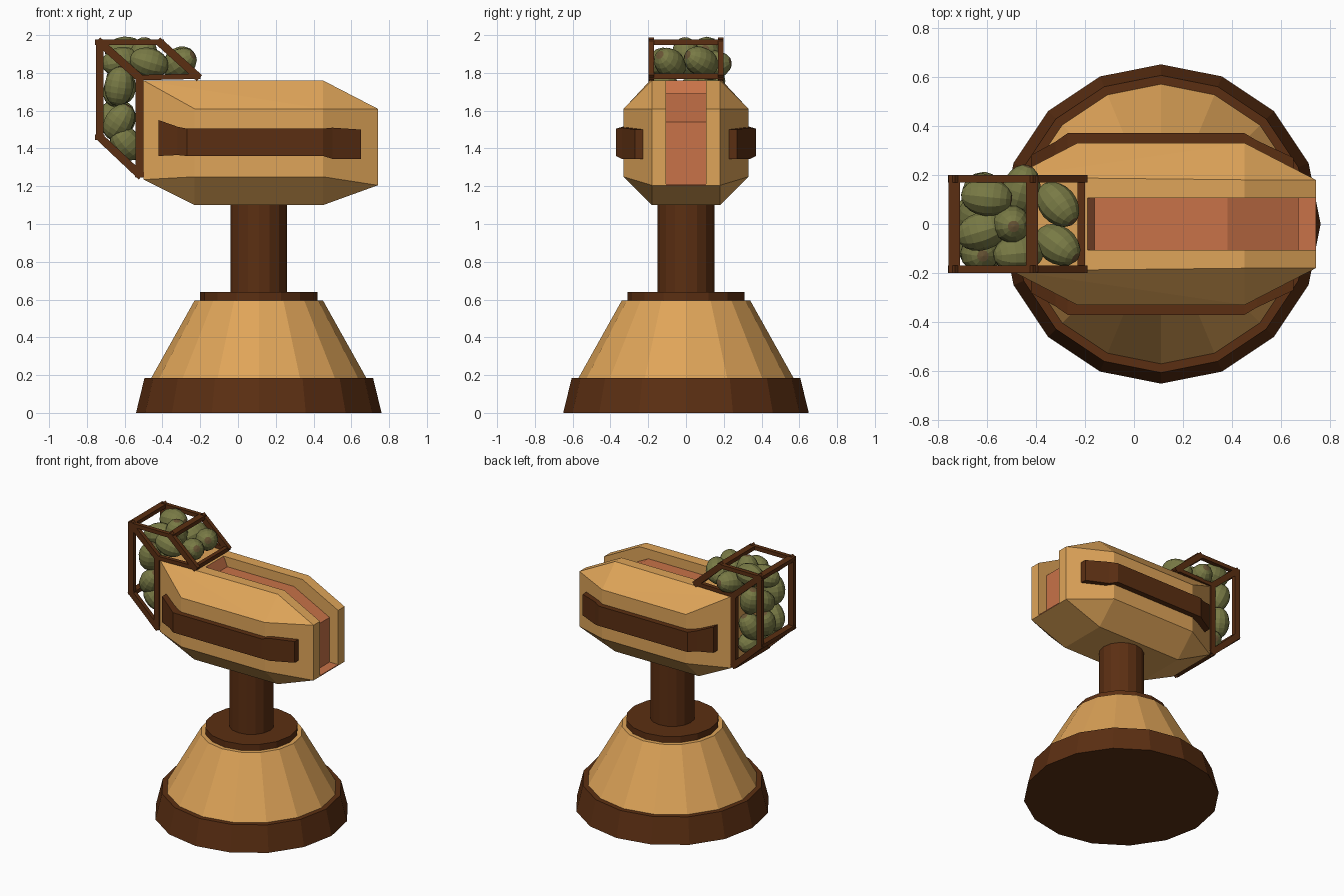
import bpy, bmesh, math
from mathutils import Vector, Matrix

if "Cube" in bpy.data.objects:
    bpy.data.objects.remove(bpy.data.objects["Cube"])


def mat(name, r, g, b):
    m = bpy.data.materials.new(name)
    m.diffuse_color = (r, g, b, 1)
    m.use_nodes = True
    m.node_tree.nodes["Principled BSDF"].inputs["Base Color"].default_value = m.diffuse_color
    return m


TAN = mat("tan wood", 0.74, 0.375, 0.10)
BROWN = mat("dark brown wood", 0.105, 0.028, 0.006)
RED = mat("terracotta", 0.58, 0.17, 0.065)
GREEN = mat("olive green", 0.19, 0.195, 0.06)
STEM = mat("stem brown", 0.14, 0.09, 0.035)


def finish(name, bm, *mats):
    bmesh.ops.recalc_face_normals(bm, faces=bm.faces[:])
    me = bpy.data.meshes.new(name)
    bm.to_mesh(me)
    bm.free()
    for m in mats:
        me.materials.append(m)
    ob = bpy.data.objects.new(name, me)
    bpy.context.collection.objects.link(ob)
    return ob


CX = 0.11  # the stand sits off centre under the head


def frustum(name, r1, r2, z1, z2, m):
    bm = bmesh.new()
    bmesh.ops.create_cone(bm, cap_ends=True, segments=16, radius1=r1, radius2=r2,
                          depth=z2 - z1, matrix=Matrix.Translation((CX, 0, (z1 + z2) / 2)))
    finish(name, bm, m)


# stand
frustum("base_skirt", 0.65, 0.605, 0, 0.185, BROWN)
frustum("base_cone", 0.572, 0.34, 0.18, 0.595, TAN)
frustum("collar", 0.31, 0.31, 0.58, 0.64, BROWN)
frustum("post", 0.15, 0.15, 0.62, 1.14, BROWN)

# two faceted head halves, either side of the channel
W = 0.105
outline = [(-0.5, 1.235), (-0.5, 1.76), (0.45, 1.76), (0.74, 1.61), (0.74, 1.205),
           (0.45, 1.10), (-0.23, 1.10)]
shell = [(x, 0.19 if x == -0.5 else 0.18, z) for x, z in outline]
shell += [(x, 0.33, z) for x in (-0.23, 0.45) for z in (1.25, 1.61)]
for side, label in ((-1, "front"), (1, "back")):
    bm = bmesh.new()
    for x, y, z in shell + [(x, W, z) for x, z in outline]:
        bm.verts.new((x, y * side, z))
    bmesh.ops.convex_hull(bm, input=bm.verts[:])
    bmesh.ops.dissolve_limit(bm, angle_limit=0.01, verts=bm.verts[:], edges=bm.edges[:])
    finish("head_half_" + label, bm, TAN)

# head core: its recessed upper side is the coloured channel floor
core = [(-0.5, 1.235), (-0.5, 1.76), (-0.19, 1.76), (-0.16, 1.69), (0.38, 1.69),
        (0.67, 1.54), (0.67, 1.212), (0.74, 1.212), (0.74, 1.205), (0.45, 1.10), (-0.23, 1.10)]
bm = bmesh.new()
rows = [[bm.verts.new((x, y, z)) for x, z in core] for y in (-W, W)]
for i in range(len(core)):
    j = (i + 1) % len(core)
    f = bm.faces.new((rows[0][i], rows[0][j], rows[1][j], rows[1][i]))
    f.material_index = 1 if 2 <= i <= 7 else 0
for r in rows:
    bm.faces.new(r)
finish("head_channel_core", bm, TAN, RED)

# side rails wrapping the flanks: x, outer y, low z, high z
rail = [(-0.42, 0.28, 1.36, 1.55), (-0.32, 0.335, 1.365, 1.515), (-0.27, 0.37, 1.36, 1.505),
        (0.45, 0.37, 1.36, 1.505), (0.50, 0.34, 1.345, 1.51), (0.65, 0.27, 1.345, 1.50)]
for side, label in ((-1, "front"), (1, "back")):
    bm = bmesh.new()
    rings = [[bm.verts.new((x, side * yy, zz)) for yy, zz in
              ((y, lo), (y, hi), (y - 0.06, hi), (y - 0.06, lo))] for x, y, lo, hi in rail]
    for a, b in zip(rings, rings[1:]):
        for k in range(4):
            bm.faces.new((a[k], a[(k + 1) % 4], b[(k + 1) % 4], b[k]))
    bm.faces.new(rings[0])
    bm.faces.new(rings[-1])
    finish("side_rail_" + label, bm, BROWN)

# open crate frame, bent over the rear top corner of the head
P = {"A": (-0.732, 1.962), "B": (-0.415, 1.962), "C": (-0.215, 1.782),
     "D": (-0.522, 1.775), "E": (-0.522, 1.262), "F": (-0.732, 1.46)}
bm = bmesh.new()


def bar(a, b, wide, across, thick):
    """Box from a to b; 'across' is the direction of its thin side."""
    a, b = Vector(a), Vector(b)
    d = (b - a).normalized()
    t = Vector(across)
    w = d.cross(t)
    length = (b - a).length + 0.03
    m = Matrix((d * length, w * wide, t * thick)).transposed().to_4x4()
    bmesh.ops.create_cube(bm, size=1, matrix=Matrix.Translation((a + b) / 2) @ m)


for y in (-0.184, 0.184):
    for s, e in ("AB", "BC", "CD", "DE", "EF", "FA", "AD"):
        bar((P[s][0], y, P[s][1]), (P[e][0], y, P[e][1]),
            0.028 if s + e in ("AB", "CD") else 0.042, (0, 1, 0), 0.03)
for k in "ABCEF":
    x, z = P[k]
    bar((x, -0.18, z), (x, 0.18, z), 0.03 if k == "C" else 0.048, (0, 0, 1), 0.028)
finish("crate_frame", bm, BROWN)

# fruit: centre, long-axis direction
fruit = [((-0.60, 0.11, 1.915), (1, -0.1, 0.1)), ((-0.62, -0.03, 1.86), (1, 0.3, 0.2)),
         ((-0.50, 0.00, 1.885), (0.1, -0.1, 1)), ((-0.31, 0.08, 1.86), (0.5, -0.6, 0.3)),
         ((-0.31, -0.085, 1.85), (0.8, -0.6, 0.5)), ((-0.47, -0.12, 1.855), (1, 0.1, -0.3)),
         ((-0.46, 0.14, 1.84), (0.3, 1, 0.2)), ((-0.63, -0.12, 1.73), (0.15, -0.1, 1)),
         ((-0.64, 0.03, 1.70), (0.1, 1, 0.5)), ((-0.62, 0.13, 1.74), (-0.3, 0.2, 1)),
         ((-0.63, -0.11, 1.54), (0.5, -0.2, 0.8)), ((-0.66, 0.03, 1.55), (-0.2, 0.4, 1)),
         ((-0.62, 0.13, 1.55), (0.3, 0.5, 1)), ((-0.59, -0.10, 1.43), (0.6, 0.2, -0.7)),
         ((-0.59, 0.08, 1.42), (0.3, 1, -0.3))]
for n, (c, d) in enumerate(fruit):
    bm = bmesh.new()
    bmesh.ops.create_uvsphere(bm, u_segments=12, v_segments=10, radius=1)
    for f in bm.faces:
        f.material_index = 1 if f.calc_center_median().z > 0.96 else 0
    bm.transform(Matrix.Translation(c) @ Vector(d).to_track_quat('Z', 'Y').to_matrix().to_4x4()
                 @ Matrix.Diagonal((0.077, 0.077, 0.105, 1)))
    finish("fruit_%02d" % (n + 1), bm, GREEN, STEM)
